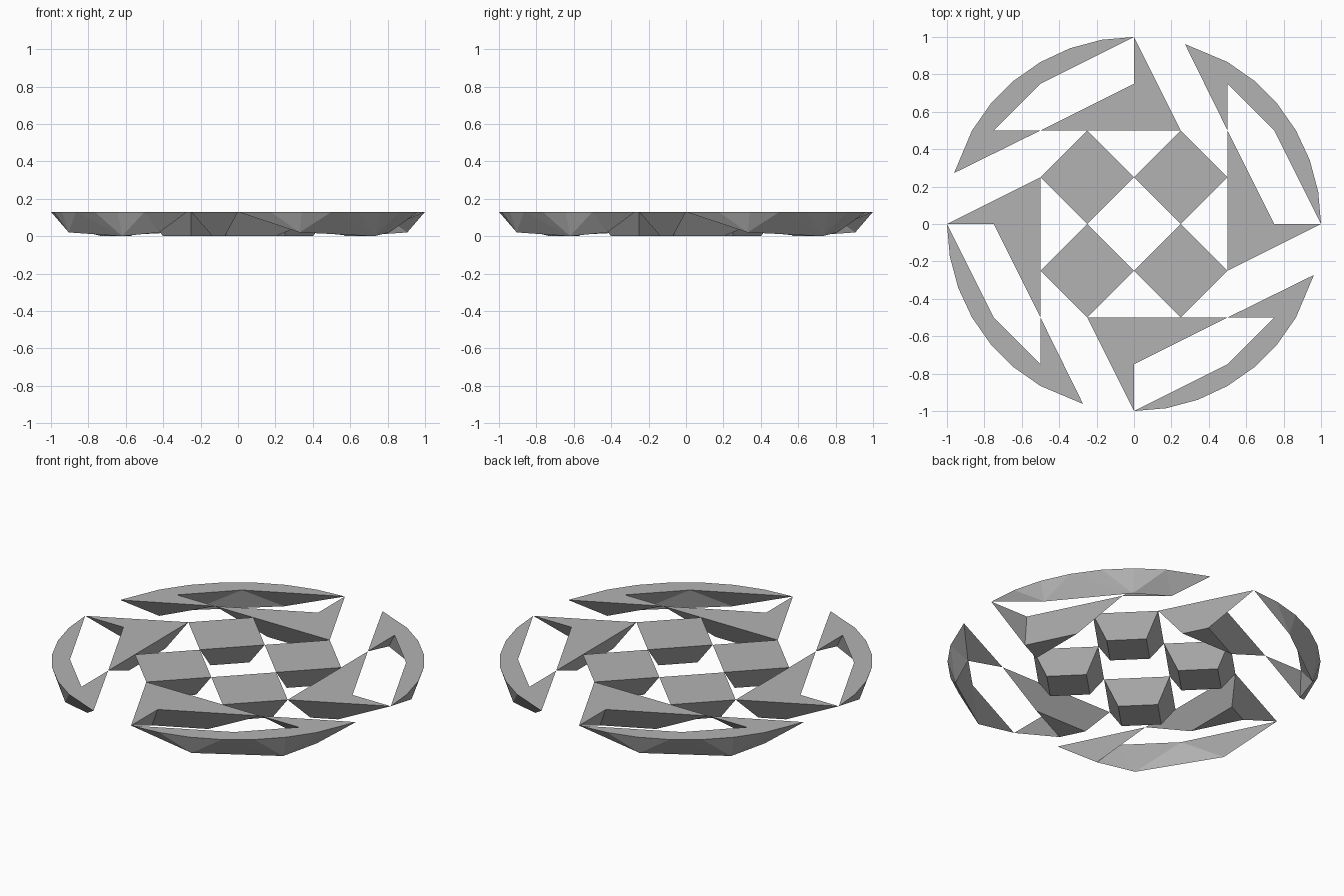
import bpy, bmesh, math
from mathutils import Matrix

if "Cube" in bpy.data.objects:
    bpy.data.objects.remove(bpy.data.objects["Cube"])

TOP = 0.13

grey = bpy.data.materials.new("plain grey")
grey.diffuse_color = (0.45, 0.45, 0.45, 1)
grey.use_nodes = True
grey.node_tree.nodes["Principled BSDF"].inputs["Base Color"].default_value = grey.diffuse_color


def build(name, top, low, faces, turn):
    """Closed gem: flat top outline, lower points, and faces joining them."""
    bm = bmesh.new()
    verts = [bm.verts.new((x, y, TOP)) for x, y in top] + [bm.verts.new(p) for p in low]
    bm.faces.new(verts[:len(top)])
    for f in faces:
        bm.faces.new([verts[i] for i in f])
    bmesh.ops.rotate(bm, verts=bm.verts, cent=(0, 0, 0),
                     matrix=Matrix.Rotation(turn * math.pi / 2, 3, 'Z'))
    bmesh.ops.triangulate(bm, faces=[f for f in bm.faces if len(f.verts) > 4])
    bmesh.ops.recalc_face_normals(bm, faces=bm.faces)
    me = bpy.data.meshes.new(name)
    bm.to_mesh(me)
    bm.free()
    me.materials.append(grey)
    bpy.context.collection.objects.link(bpy.data.objects.new(name, me))


# centre diamond: square tapering to a smaller square
def diamond(r, *z):
    return [(0.25 + dx * r, 0.25 + dy * r, *z) for dx, dy in ((1, 0), (0, 1), (-1, 0), (0, -1))]


diamond_faces = [(i, (i + 1) % 4, 4 + (i + 1) % 4, 4 + i) for i in range(4)] + [(4, 5, 6, 7)]

# hooked blade around the centre, tapering to a small triangle
blade_top = [(-0.25, -0.5), (0, -1), (0, -0.75), (0.5, -0.5)]
blade_low = [(-0.137, -0.57, 0), (-0.07, -0.705, 0), (0.204, -0.57, 0)]
blade_faces = [(0, 1, 5, 4), (1, 2, 5), (2, 3, 6, 5), (3, 0, 4, 6), (4, 5, 6)]

# outer rim crescent, tapering to a ridge of three points
rim_top = [(math.cos(math.radians(a)), math.sin(math.radians(a)))
           for a in (180, 190, 200, 210, 220, 230, 240, 254.2)]
rim_top += [(-0.5, -0.5), (-0.5, -0.75), (-0.75, -0.5)]
rim_low = [(-0.905, -0.33, 0.02), (-0.62, -0.73, 0), (-0.42, -0.81, 0.02)]
A, B, C = 11, 12, 13
rim_faces = [(0, 1, A), (1, 2, A), (2, 3, A), (3, B, A), (3, 4, B), (4, 5, B),
             (5, 6, B), (6, C, B), (6, 7, C), (7, 8, C), (8, 9, C), (9, B, C),
             (9, 10, B), (10, A, B), (10, 0, A)]

for t in range(4):
    build(f"centre_diamond_{t + 1}", diamond(0.25), diamond(0.151, 0), diamond_faces, t)
    build(f"hooked_blade_{t + 1}", blade_top, blade_low, blade_faces, t)
    build(f"rim_crescent_{t + 1}", rim_top, rim_low, rim_faces, t)
